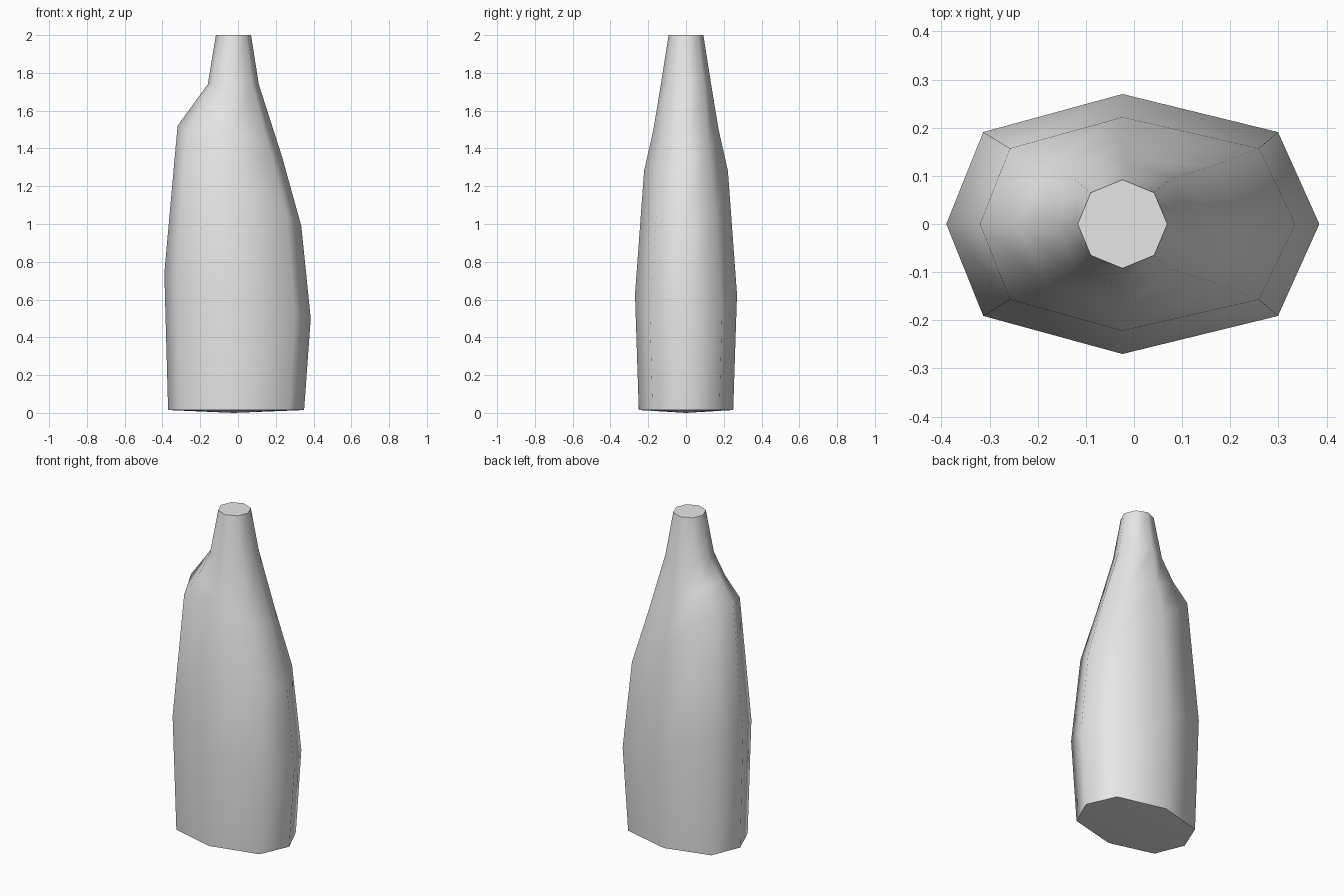
import bpy, bmesh, math

cube = bpy.data.objects.get("Cube")
if cube:
    bpy.data.objects.remove(cube, do_unlink=True)

# One plain grey material
mat = bpy.data.materials.new("light_grey")
mat.use_nodes = True
grey = (0.8, 0.8, 0.8, 1)
mat.diffuse_color = grey
mat.node_tree.nodes["Principled BSDF"].inputs["Base Color"].default_value = grey

# Tilted rings: right x, right z, left x, left z, half depth
RINGS = [
    (-0.37, 0.015, 0.35, 0.015, 0.25),
    (-0.39, 0.74, 0.385, 0.50, 0.27),
    (-0.32, 1.52, 0.335, 0.99, 0.222),
    (-0.24, 1.63, 0.235, 1.35, 0.172),
    (-0.16, 1.74, 0.11, 1.74, 0.133),
    (-0.117, 2.0, 0.069, 2.0, 0.092),
]
MID = -0.024
SIDES = 8


def make_ring(bm, x0, z0, x1, z1, depth, spread):
    """Eight-sided ring whose height follows a line from one side to the other."""
    verts = []
    for i in range(SIDES):
        a = math.tau * i / SIDES
        c, s = math.cos(a), math.sin(a)
        reach = (x1 - MID) if c > 0 else (MID - x0)
        if i % 2:
            c = math.copysign(spread, c)
        x = MID + c * reach
        t = (x - x0) / (x1 - x0)
        verts.append(bm.verts.new((x, s * depth, z0 + t * (z1 - z0))))
    return verts


# Bottle body: rings joined by quads
bm = bmesh.new()
rings = []
for k, ring in enumerate(RINGS):
    spread = 0.79 if k < 3 else 0.74 if k < 5 else 0.707
    rings.append(make_ring(bm, *ring, spread))
for low, high in zip(rings, rings[1:]):
    for i in range(SIDES):
        j = (i + 1) % SIDES
        bm.faces.new((low[i], low[j], high[j], high[i]))

# Flat mouth, and a base that dips slightly to its centre
bm.faces.new(rings[-1])
centre = bm.verts.new((MID, 0, 0))
for i in range(SIDES):
    bm.faces.new((centre, rings[0][(i + 1) % SIDES], rings[0][i]))
bmesh.ops.recalc_face_normals(bm, faces=bm.faces)

mesh = bpy.data.meshes.new("bottle")
bm.to_mesh(mesh)
bm.free()
mesh.materials.append(mat)
bottle = bpy.data.objects.new("bottle", mesh)
bpy.context.collection.objects.link(bottle)

# Smooth sides, crisp rims
bpy.ops.object.select_all(action="DESELECT")
bottle.select_set(True)
bpy.context.view_layer.objects.active = bottle
bpy.ops.object.shade_smooth_by_angle(angle=math.radians(62))
